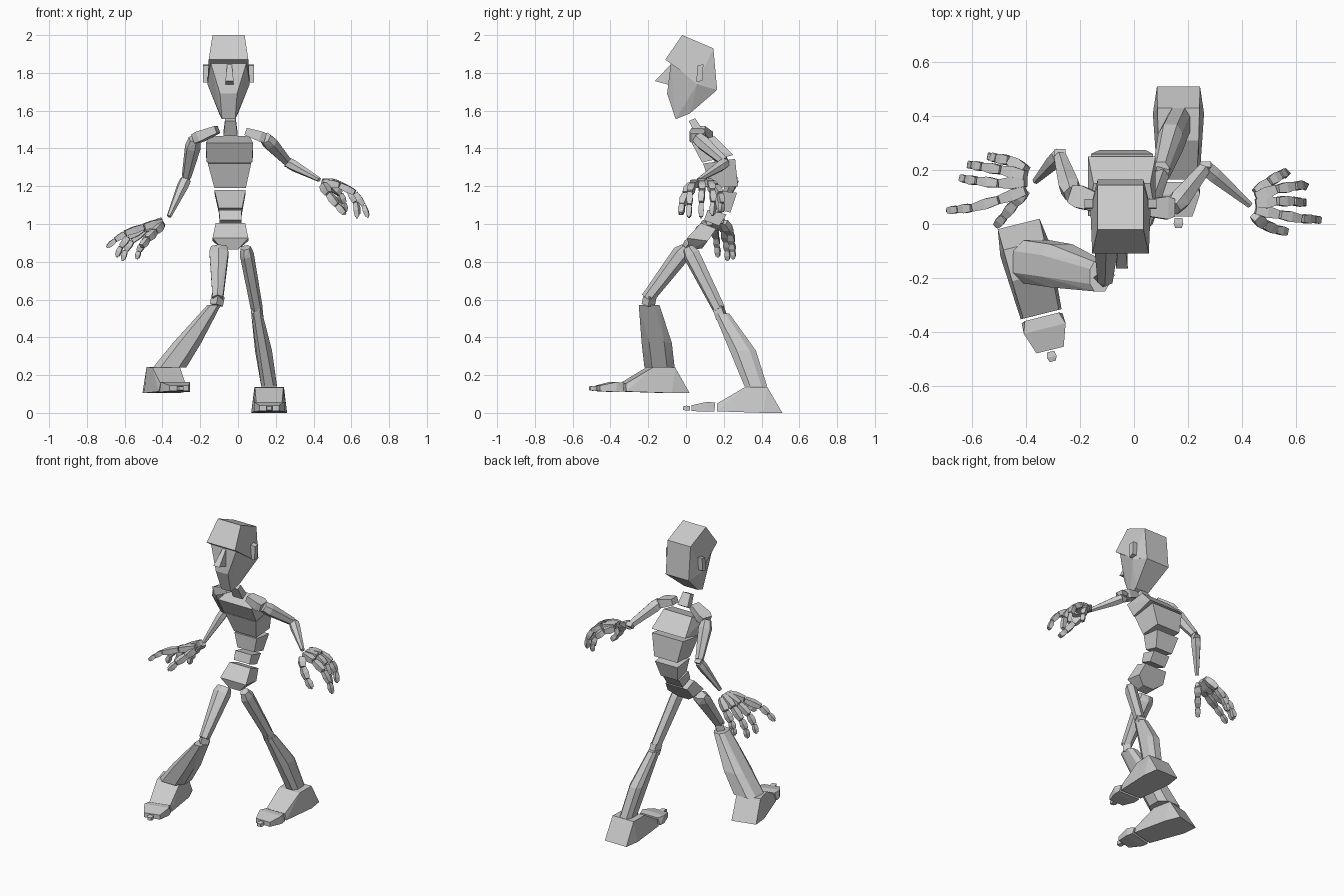
import bpy, bmesh, math
from mathutils import Vector, Matrix


def hull(name, pts):
    """Flat-faced convex solid around a handful of points."""
    bm = bmesh.new()
    for p in pts:
        bm.verts.new(p)
    res = bmesh.ops.convex_hull(bm, input=bm.verts)
    junk = {v for v in res["geom_interior"] + res["geom_unused"] if isinstance(v, bmesh.types.BMVert)}
    bmesh.ops.delete(bm, geom=list(junk), context='VERTS')
    bmesh.ops.dissolve_limit(bm, angle_limit=math.radians(4), verts=bm.verts, edges=bm.edges)
    bmesh.ops.recalc_face_normals(bm, faces=bm.faces)
    me = bpy.data.meshes.new(name)
    bm.to_mesh(me)
    bm.free()
    ob = bpy.data.objects.new(name, me)
    bpy.context.collection.objects.link(ob)
    return ob


def block(name, *bars):
    """Solid through horizontal bars, each (x centre, half width, y, z)."""
    return hull(name, [(x + s * h, y, z) for x, h, y, z in bars for s in (-1, 1)])


def bone(name, a, b, *rings, sides=4):
    """Tapered limb from a to b; rings are (t, width, depth)."""
    a, b = Vector(a), Vector(b)
    d = (b - a).normalized()
    u = d.cross((0, 0, 1)).normalized()
    v = d.cross(u)
    k = 1 / math.cos(math.pi / sides)
    pts = []
    for t, w, dep in rings:
        for i in range(sides):
            g = math.tau * (i + .5) / sides
            pts.append(a.lerp(b, t) + k / 2 * (u * w * math.cos(g) + v * dep * math.sin(g)))
    return hull(name, pts)


# head
C = -.05
block("skull", (C, .105, -.11, 1.87), (C, .1, -.08, 1.85), (C, .085, -.02, 2.0),
      (C, .085, .145, 1.93), (C, .085, .165, 1.71), (C, .112, .06, 1.75))
block("face", (C, .095, -.08, 1.855), (C, .045, -.1, 1.69), (C, .035, -.055, 1.555),
      (C, .05, .02, 1.585), (C, .085, .165, 1.71), (C, .112, .06, 1.74), (C, .08, .12, 1.85))
block("nose", (C + .005, .012, -.08, 1.845), (C + .005, .022, -.165, 1.757),
      (C + .005, .02, -.085, 1.735))
for s in (-1, 1):
    block("ear", *[(C + s * .118, .016, y, z) for y, z in
                   ((.055, 1.75), (.088, 1.76), (.092, 1.845), (.06, 1.84))])

# neck and torso
block("neck", (-.04, .028, .015, 1.545), (-.04, .028, .048, 1.56),
      (-.04, .037, .055, 1.465), (-.04, .037, .095, 1.49))
block("upper_chest", (-.045, .125, .03, 1.43), (-.045, .12, .085, 1.325),
      (-.045, .125, .25, 1.365), (-.045, .105, .15, 1.465))
block("rib_cage", (-.045, .115, .09, 1.32), (-.042, .083, .135, 1.19),
      (-.042, .085, .275, 1.2), (-.045, .115, .26, 1.345))
block("abdomen", (-.042, .083, .14, 1.18), (-.04, .062, .14, 1.085),
      (-.04, .062, .235, 1.06), (-.042, .083, .27, 1.165))
block("waist", (-.04, .06, .115, 1.075), (-.04, .058, .095, 1.02),
      (-.04, .058, .175, .99), (-.04, .06, .215, 1.05))
block("pelvis", (-.04, .078, .08, 1.005), (-.04, .095, .005, .925), (-.04, .04, .02, .865),
      (-.04, .04, .085, .87), (-.04, .095, .115, .91), (-.04, .08, .16, .975))

# arms: clavicle, shoulder, elbow, wrist
arms = {"left": ((-.11, .07, 1.5), (-.23, .11, 1.45), (-.275, .255, 1.24), (-.365, .16, 1.04)),
        "right": ((.04, .06, 1.49), (.145, .06, 1.455), (.265, .21, 1.325), (.43, .07, 1.235))}
for side, (c, sh, el, wr) in arms.items():
    bone(side + "_clavicle", c, sh, (0, .06, .04), (.75, .085, .055), (1, .065, .05))
    bone(side + "_upper_arm", sh, el, (0, .055, .06), (.2, .075, .07), (.95, .045, .045), sides=6)
    bone(side + "_forearm", el, wr, (.03, .055, .05), (.2, .055, .052), (1, .022, .022), sides=6)
    bone(side + "_elbow", Vector(el) - Vector((0, .012, .012)), Vector(el) + Vector((0, .012, .012)),
         (0, .04, .03), (1, .04, .03))

# hands: each digit is a chain of tapered segments starting at the wrist
left_hand = {
    "index": ((-.4, .125, 1.01), (-.5, .09, .985), (-.6, .06, .95), (-.65, .055, .915), (-.69, .05, .88)),
    "middle": ((-.4, .155, 1.02), (-.5, .15, .975), (-.58, .16, .93), (-.62, .165, .88), (-.64, .17, .83)),
    "ring": ((-.4, .18, 1.02), (-.49, .2, .97), (-.56, .212, .91), (-.595, .218, .86), (-.61, .22, .81)),
    "little": ((-.4, .2, 1.01), (-.46, .235, .95), (-.505, .243, .895), (-.525, .248, .855), (-.535, .25, .82)),
    "thumb": ((-.405, .12, 1.0), (-.44, .08, .96), (-.48, .03, .92), (-.51, -.005, .88))}
right_hand = {
    "index": ((.45, .055, 1.22), (.54, .035, 1.205), (.62, .02, 1.165), (.665, .018, 1.1), (.687, .015, 1.04)),
    "middle": ((.45, .075, 1.225), (.53, .085, 1.215), (.59, .085, 1.175), (.62, .08, 1.115), (.63, .08, 1.035)),
    "ring": ((.45, .1, 1.225), (.53, .13, 1.215), (.595, .14, 1.175), (.625, .145, 1.115), (.635, .14, 1.05)),
    "little": ((.45, .115, 1.22), (.5, .155, 1.2), (.54, .18, 1.16), (.56, .19, 1.11), (.565, .185, 1.065)),
    "thumb": ((.45, .03, 1.21), (.48, 0, 1.16), (.525, -.02, 1.1), (.565, -.028, 1.055))}
for side, hand in (("left", left_hand), ("right", right_hand)):
    for digit, path in hand.items():
        for i, (a, b) in enumerate(zip(path, path[1:])):
            w = .044 - .005 * i
            bone(f"{side}_{digit}_{i + 1}", a, b, (.02, w * .75, w * .75), (.5, w, w * .95),
                 (.97, w * .72, w * .72))
        d = (Vector(path[-1]) - Vector(path[-2])).normalized() * .012
        bone(f"{side}_{digit}_tip", Vector(path[-1]) - d, Vector(path[-1]) + d * .5,
             (0, .014, .014), (1, .01, .01))

# legs
bone("left_thigh", (-.1, .0, .875), (-.107, -.205, .605), (0, .085, .05), (.12, .1, .085), (1, .055, .06), sides=6)
bone("right_thigh", (.04, .01, .875), (.1, .175, .55), (0, .05, .05), (.12, .062, .08), (1, .055, .06), sides=6)
bone("left_knee", (-.105, -.19, .62), (-.115, -.2, .57), (0, .05, .05), (1, .05, .05))
bone("right_knee", (.098, .17, .56), (.104, .19, .5), (0, .05, .05), (1, .05, .05))


def shin(name, *levels):
    """Chamfered box levels, each (x centre, half x, y front, y back, z)."""
    pts = []
    for x, h, y0, y1, z in levels:
        c = (y1 - y0) * .25
        for s in (-1, 1):
            pts += [(x + s * h, y0 + c, z), (x + s * h, y1 - c, z),
                    (x + s * h * .55, y0, z), (x + s * h * .55, y1, z)]
    hull(name, pts)


shin("left_shin", (-.127, .036, -.25, -.14, .57), (-.27, .075, -.235, -.075, .37),
     (-.362, .088, -.22, -.06, .24))
shin("right_shin", (.1, .03, .15, .23, .525), (.135, .045, .235, .37, .33),
     (.165, .042, .31, .43, .14))


# feet, modelled with the heel at the origin and the toes toward -y
def foot(side, at, yaw):
    m = Matrix.Translation(at) @ Matrix.Rotation(math.radians(yaw), 4, 'Z')
    parts = [
        block(side + "_foot", (0, .08, 0, 0), (0, .078, -.08, .138), (0, .075, -.2, .135),
              (0, .095, -.1, 0), (0, .078, -.345, .008), (0, .068, -.345, .05)),
        block(side + "_toes", (0, .078, -.36, .008), (0, .065, -.355, .055), (0, .08, -.4, .058),
              (0, .08, -.4, .006), (0, .052, -.482, .01), (0, .052, -.482, .04)),
        block(side + "_toe_tip", (0, .014, -.488, .014), (0, .014, -.488, .036), (0, .018, -.508, .038),
              (0, .018, -.508, .012), (0, .012, -.525, .015), (0, .012, -.525, .034))]
    for p in parts:
        p.data.transform(m)


foot("left", (-.428, .0, .105), 14)
foot("right", (.165, .51, 0), 0)
